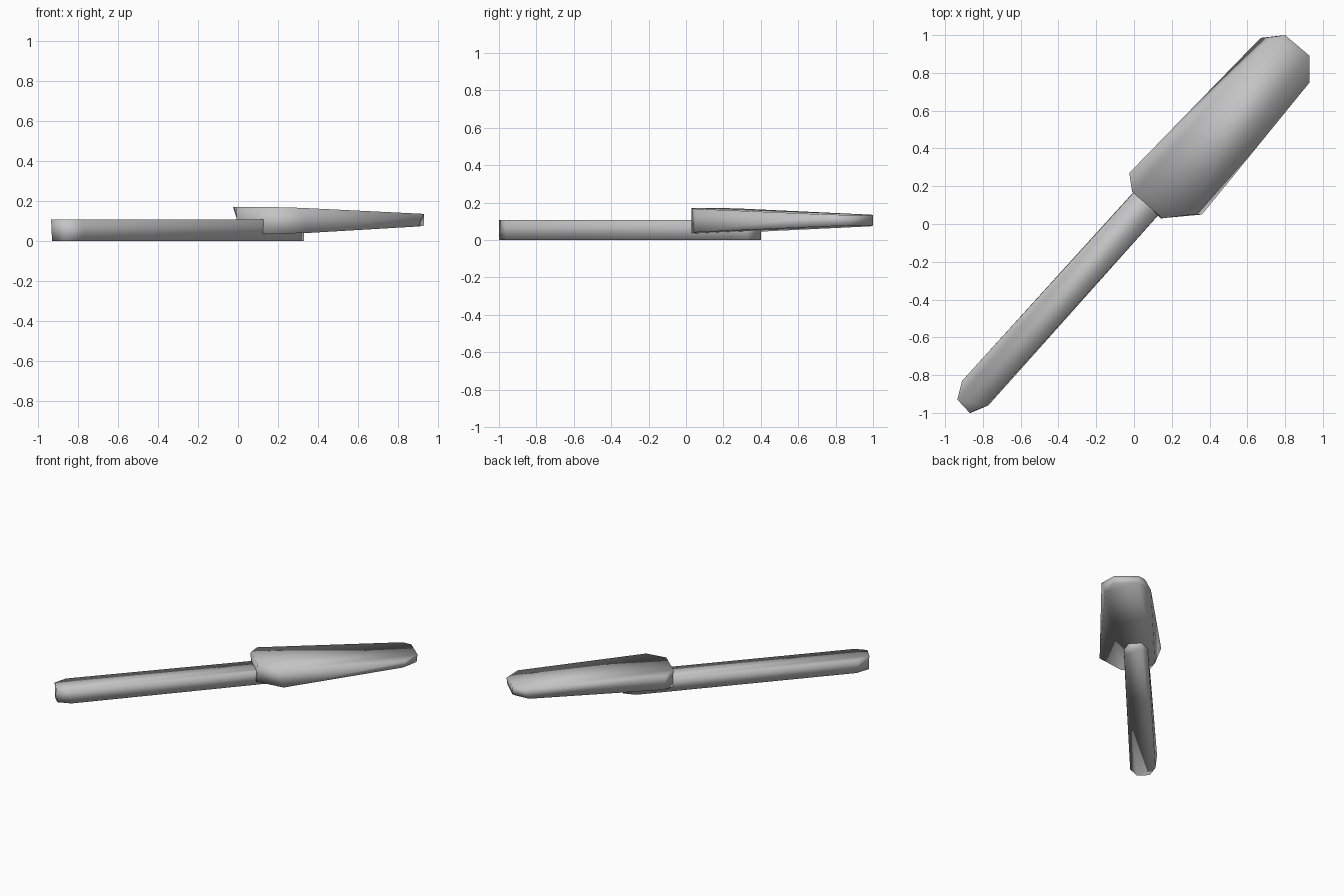
import bpy
import bmesh

# Remove the default cube if present
default_cube = bpy.data.objects.get("Cube")
if default_cube:
    bpy.data.objects.remove(default_cube, do_unlink=True)


def make_material(name, colour):
    material = bpy.data.materials.new(name)
    material.use_nodes = True
    material.diffuse_color = colour
    shader = material.node_tree.nodes["Principled BSDF"]
    shader.inputs["Base Color"].default_value = colour
    return material


def make_bar(name, lower, upper, lower_height, upper_height, material):
    """Join a lower and an upper eight-sided outline into a smooth solid.
    Each height is a pair: (level at the near end, level at the far end)."""
    bm = bmesh.new()

    def ring(outline, height):
        along = [x + y for x, y in outline]
        start, span = min(along), max(along) - min(along)
        near, far = height
        return [bm.verts.new((x, y, near + (far - near) * (x + y - start) / span))
                for x, y in outline]

    bottom = ring(lower, lower_height)
    top = ring(upper, upper_height)
    bm.faces.new(list(reversed(bottom)))
    bm.faces.new(top)
    count = len(top)
    for i in range(count):
        j = (i + 1) % count
        bm.faces.new((bottom[i], bottom[j], top[j], top[i]))
    bmesh.ops.recalc_face_normals(bm, faces=bm.faces)
    for face in bm.faces:
        face.smooth = True

    mesh = bpy.data.meshes.new(name)
    bm.to_mesh(mesh)
    bm.free()
    mesh.materials.append(material)
    part = bpy.data.objects.new(name, mesh)
    bpy.context.collection.objects.link(part)
    return part


grey = make_material("plain grey", (0.55, 0.55, 0.55, 1.0))

# Long level shaft with chamfered ends, its two outlines slightly twisted
shaft_top = [(-.91, -.83), (-.935, -.93), (-.87, -1), (-.785, -.965),
             (.31, .25), (.33, .33), (.265, .4), (.185, .37)]
shaft_base = [(-.895, -.83), (-.93, -.935), (-.865, -1), (-.77, -.96),
              (.3, .25), (.33, .33), (.265, .4), (.175, .365)]
make_bar("shaft", shaft_base, shaft_top, (0, 0), (.108, .108), grey)

# Broad head, thinner toward its far end, with the same twist
head_top = [(-.025, .27), (-.01, .17), (.15, .03), (.31, .05),
            (.93, .75), (.93, .89), (.8, 1), (.73, .99)]
head_base = [(.02, .255), (-.005, .17), (.14, .03), (.36, .05),
             (.9, .755), (.93, .88), (.8, 1), (.67, .985)]
make_bar("head", head_base, head_top, (.035, .077), (.171, .133), grey)
